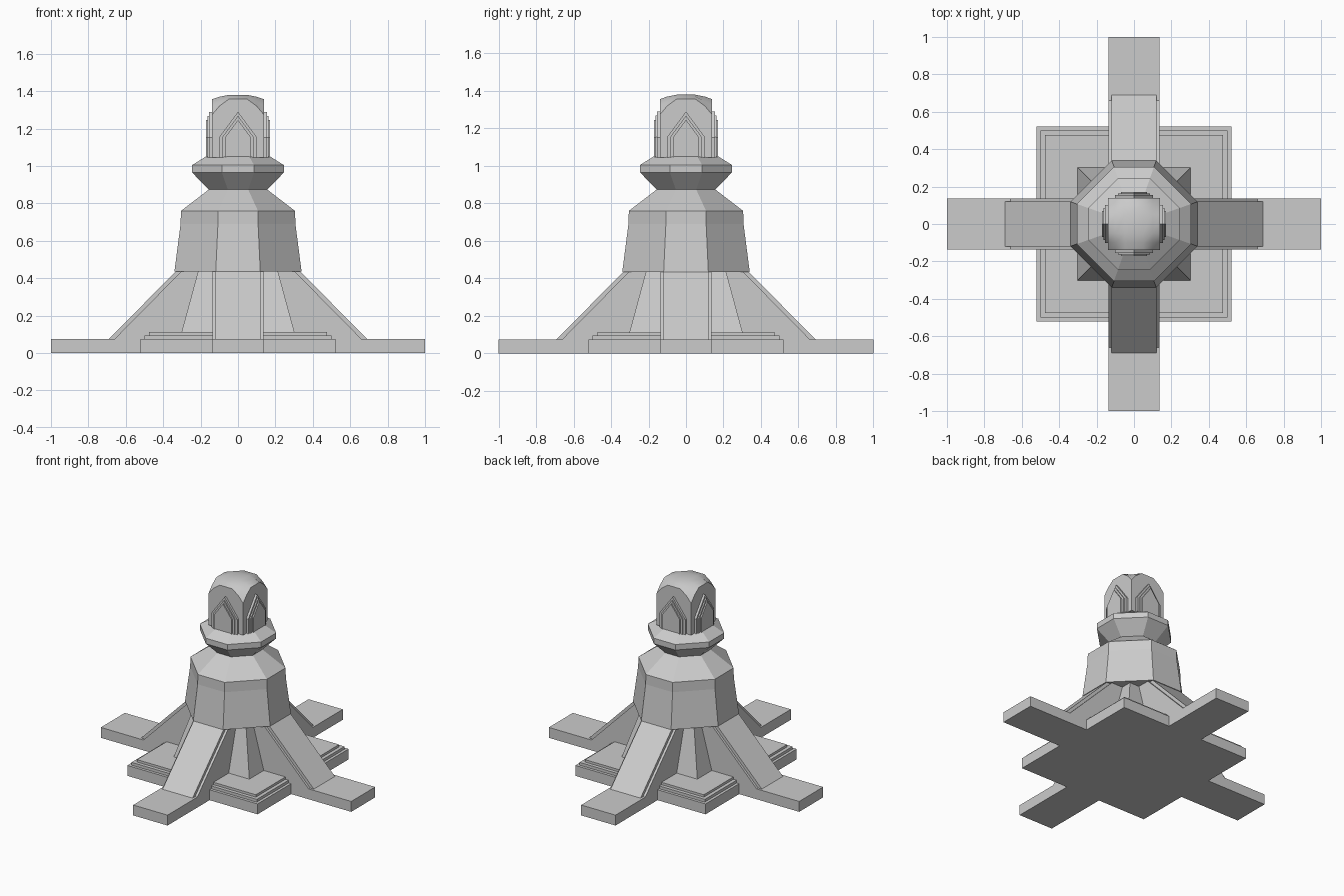
import bpy, bmesh, math
from mathutils import Matrix, Vector

cube = bpy.data.objects.get("Cube")
if cube:
    bpy.data.objects.remove(cube, do_unlink=True)

stone = bpy.data.materials.new("grey stone")
stone.use_nodes = True
GREY = (0.6, 0.6, 0.6, 1)
stone.diffuse_color = GREY
stone.node_tree.nodes["Principled BSDF"].inputs["Base Color"].default_value = GREY


def finish(name, bm):
    bmesh.ops.recalc_face_normals(bm, faces=bm.faces)
    mesh = bpy.data.meshes.new(name)
    bm.to_mesh(mesh)
    bm.free()
    mesh.materials.append(stone)
    obj = bpy.data.objects.new(name, mesh)
    bpy.context.collection.objects.link(obj)
    return obj


def prism(name, points, offset, angle=0):
    """Closed outline pushed along an offset, then turned about z."""
    bm = bmesh.new()
    face = bm.faces.new([bm.verts.new(p) for p in points])
    new = bmesh.ops.extrude_face_region(bm, geom=[face])["geom"]
    moved = [v for v in new if isinstance(v, bmesh.types.BMVert)]
    bmesh.ops.translate(bm, verts=moved, vec=offset)
    bm.transform(Matrix.Rotation(angle, 4, "Z"))
    return finish(name, bm)


def loft(name, rings, corners):
    """Stack of (radius, height) rings sharing one unit outline."""
    bm = bmesh.new()
    loops = [[bm.verts.new((x * r, y * r, z)) for x, y in corners] for r, z in rings]
    n = len(corners)
    for low, high in zip(loops, loops[1:]):
        for i in range(n):
            j = (i + 1) % n
            bm.faces.new((low[i], low[j], high[j], high[i]))
    bm.faces.new(loops[0][::-1])
    bm.faces.new(loops[-1])
    return finish(name, bm)


def four_way(quarter):
    """Repeat a quarter outline around z."""
    points = []
    for k in range(4):
        turn = Matrix.Rotation(k * math.pi / 2, 2)
        points += [tuple(turn @ Vector(p)) for p in quarter]
    return points


SQUARE = four_way([(1, 1)])
OCTAGON = four_way([(1, -0.35), (1, 0.35)])
ARM = 0.137

# Cross-shaped foundation with square middle
plan = four_way([(1, -ARM), (1, ARM), (0.52, ARM), (0.52, 0.52), (ARM, 0.52)])
# the last quarter point doubles as the next arm's inner corner
prism("foundation", [(x, y, 0) for x, y in plan], (0, 0, 0.075))

# Stepped plinth and tapered core
loft("lower_step", [(0.5, 0.06), (0.5, 0.095)], SQUARE)
loft("upper_step", [(0.475, 0.09), (0.475, 0.112)], SQUARE)
loft("tapered_core", [(0.305, 0.1), (0.21, 0.45)], SQUARE)

# Sloping buttresses: wide slab with a raised narrower rib
for k in range(4):
    for part, foot, half in (("rib", 0.69, 0.12), ("slab", 0.66, ARM)):
        side = [(0, 0.07), (foot + 0.005, 0.07), (foot - 0.38, 0.46), (0, 0.46)]
        prism(f"buttress_{part}_{k + 1}", [(x, -half, z) for x, z in side],
              (0, 2 * half, 0), k * math.pi / 2)

# Eight-sided drum, roof and collar
loft("drum", [(0.34, 0.435), (0.307, 0.69), (0.305, 0.76)], OCTAGON)
loft("drum_roof", [(0.305, 0.76), (0.155, 0.875)], OCTAGON)
loft("collar", [(0.155, 0.872), (0.245, 0.965), (0.245, 1.005), (0.165, 1.055)], OCTAGON)

# Lantern block with a softly vaulted top
LEVELS = [-0.138, -0.1, -0.05, 0.05, 0.1, 0.138]
HEIGHTS = ((1.38, 1.37, 1.357), (1.37, 1.345, 1.32), (1.357, 1.32, 1.275))
ring = [2, 1, 0, 0, 1, 2]
bm = bmesh.new()
grid = [[bm.verts.new((x, y, HEIGHTS[ring[i]][ring[j]])) for j, y in enumerate(LEVELS)]
        for i, x in enumerate(LEVELS)]
for i in range(5):
    for j in range(5):
        bm.faces.new((grid[i][j], grid[i + 1][j], grid[i + 1][j + 1], grid[i][j + 1]))
rim = [e for e in bm.edges if e.is_boundary]
walls = bmesh.ops.extrude_edge_only(bm, edges=rim)["geom"]
for v in walls:
    if isinstance(v, bmesh.types.BMVert):
        v.co.z = 1.045
bmesh.ops.holes_fill(bm, edges=[e for e in bm.edges if e.is_boundary], sides=0)
lantern = finish("lantern", bm)
bpy.ops.object.select_all(action="DESELECT")
lantern.select_set(True)
bpy.context.view_layer.objects.active = lantern
bpy.ops.object.shade_smooth_by_angle(angle=math.radians(40))

# Pointed arches layered on each lantern face
for k in range(4):
    for n, (reach, half, apex) in enumerate(
            ((0.154, 0.102, 1.29), (0.163, 0.085, 1.268), (0.172, 0.07, 1.246))):
        arch = [(-half, 1.045), (half, 1.045), (half, apex - 1.35 * half),
                (0, apex), (-half, apex - 1.35 * half)]
        prism(f"arch_{k + 1}_layer_{n + 1}", [(0.1, y, z) for y, z in arch],
              (reach - 0.1, 0, 0), k * math.pi / 2)
